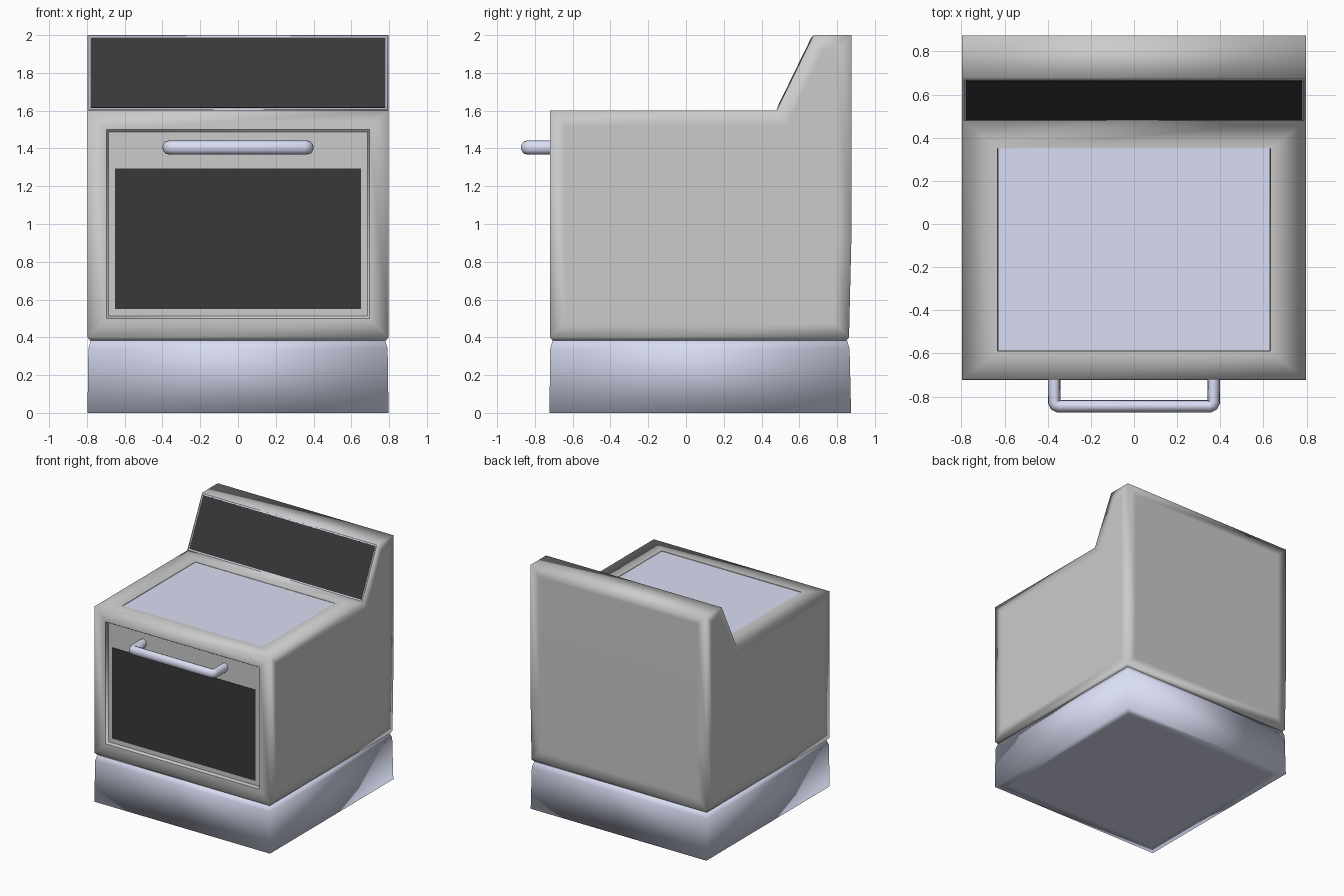
import bpy, bmesh, math

if "Cube" in bpy.data.objects:
    bpy.data.objects.remove(bpy.data.objects["Cube"])


def material(name, color):
    m = bpy.data.materials.new(name)
    m.diffuse_color = (*color, 1)
    m.use_nodes = True
    m.node_tree.nodes["Principled BSDF"].inputs["Base Color"].default_value = m.diffuse_color
    return m


STEEL = material("pale_enamel", (0.70, 0.73, 0.90))
BLACK = material("black_glass", (0.04, 0.04, 0.04))


def finish(name, bm, mat=None, smooth=False):
    bmesh.ops.recalc_face_normals(bm, faces=bm.faces)
    for f in bm.faces:
        f.smooth = smooth
    me = bpy.data.meshes.new(name)
    bm.to_mesh(me)
    bm.free()
    ob = bpy.data.objects.new(name, me)
    bpy.context.collection.objects.link(ob)
    if mat:
        me.materials.append(mat)
    return ob


def inset(bm, face, margin, depth=0.0):
    bmesh.ops.inset_individual(bm, faces=[face], thickness=margin, depth=depth,
                               use_even_offset=True)


def sharpen(face):
    for e in face.edges:
        e.smooth = False


def slab(name, size, loc, mat, rot_x=0.0):
    bm = bmesh.new()
    bmesh.ops.create_cube(bm, size=1)
    bmesh.ops.scale(bm, vec=size, verts=bm.verts)
    ob = finish(name, bm, mat)
    ob.location = loc
    ob.rotation_euler.x = rot_x
    return ob


W = 0.797

# Body: side profile (y, z) extruded across the width
profile = [(-0.72, 0.40), (-0.72, 1.60), (0.48, 1.60), (0.675, 2.0),
           (0.875, 2.0), (0.875, 0.9), (0.863, 0.40)]
bm = bmesh.new()
side = bm.faces.new([bm.verts.new((-W, y, z)) for y, z in profile])
ext = bmesh.ops.extrude_face_region(bm, geom=[side], use_keep_orig=True)
bmesh.ops.translate(bm, vec=(2 * W, 0, 0),
                    verts=[v for v in ext["geom"] if isinstance(v, bmesh.types.BMVert)])
bmesh.ops.recalc_face_normals(bm, faces=bm.faces)
bm.normal_update()
faces = list(bm.faces)
front = next(f for f in faces if f.normal.y < -0.99)
hob = next(f for f in faces if f.normal.z > 0.99 and f.calc_center_median().z < 1.7)
bottom = next(f for f in faces if f.normal.z < -0.99)
sides = [f for f in faces if abs(f.normal.x) > 0.99]
back = [f for f in faces if f.normal.y > 0.99]

# Soft borders on sides and back, chamfered lower lip
for f in sides:
    inset(bm, f, 0.08)
bmesh.ops.inset_region(bm, faces=back, thickness=0.08, use_even_offset=True)
inset(bm, bottom, 0.014, 0.018)

# Recessed oven door
inset(bm, front, 0.10)
sharpen(front)
inset(bm, front, 0.012, -0.02)
sharpen(front)

# Recess for the cooktop
inset(bm, hob, 0.13)
for v in hob.verts:
    v.co.x = math.copysign(0.633, v.co.x)
sharpen(hob)
inset(bm, hob, 0.002, -0.02)
sharpen(hob)
finish("body", bm, smooth=True)

# Base plinth with a chamfered, slightly narrower top
bm = bmesh.new()
bmesh.ops.create_cube(bm, size=1)
bmesh.ops.scale(bm, vec=(2 * W, 1.597, 0.34), verts=bm.verts)
bmesh.ops.translate(bm, vec=(0, 0.0755, 0.17), verts=bm.verts)
for v in bm.verts:
    if v.co.z > 0.3:
        v.co.x *= 0.994
        v.co.y += -0.008 if v.co.y > 0 else 0.004
bm.normal_update()
top = next(f for f in bm.faces if f.normal.z > 0.99)
inset(bm, top, 0.013, 0.042)
low = next(f for f in bm.faces if f.normal.z < -0.99)
inset(bm, low, 0.08)
finish("base", bm, STEEL, smooth=True)

# Cooktop and oven window
slab("cooktop", (1.262, 0.938, 0.017), (0, -0.117, 1.589), STEEL)
slab("oven_window", (1.30, 0.745, 0.02), (0, -0.694, 0.9225), BLACK, math.pi / 2)

# Sloped control panel with thin rim
tilt = math.atan2(0.40, 0.195)
slab("panel_rim", (1.576, 0.434, 0.006), (0, 0.5775, 1.80), STEEL, tilt)
slab("panel_glass", (1.560, 0.414, 0.010), (0, 0.5775, 1.80), BLACK, tilt)

# Door handle: bent tube
path = [(-0.37, -0.69), (-0.37, -0.825), (-0.364, -0.839), (-0.35, -0.845)]
path += [(-x, y) for x, y in reversed(path)]
cu = bpy.data.curves.new("door_handle", "CURVE")
cu.dimensions = "3D"
cu.bevel_depth = 0.03
cu.bevel_resolution = 4
cu.use_fill_caps = True
sp = cu.splines.new("POLY")
sp.points.add(len(path) - 1)
for p, (x, y) in zip(sp.points, path):
    p.co = (x, y, 0, 1)
sp.use_smooth = True
cu.materials.append(STEEL)
handle = bpy.data.objects.new("door_handle", cu)
handle.location.z = 1.405
handle.scale.z = 1.2
bpy.context.collection.objects.link(handle)
